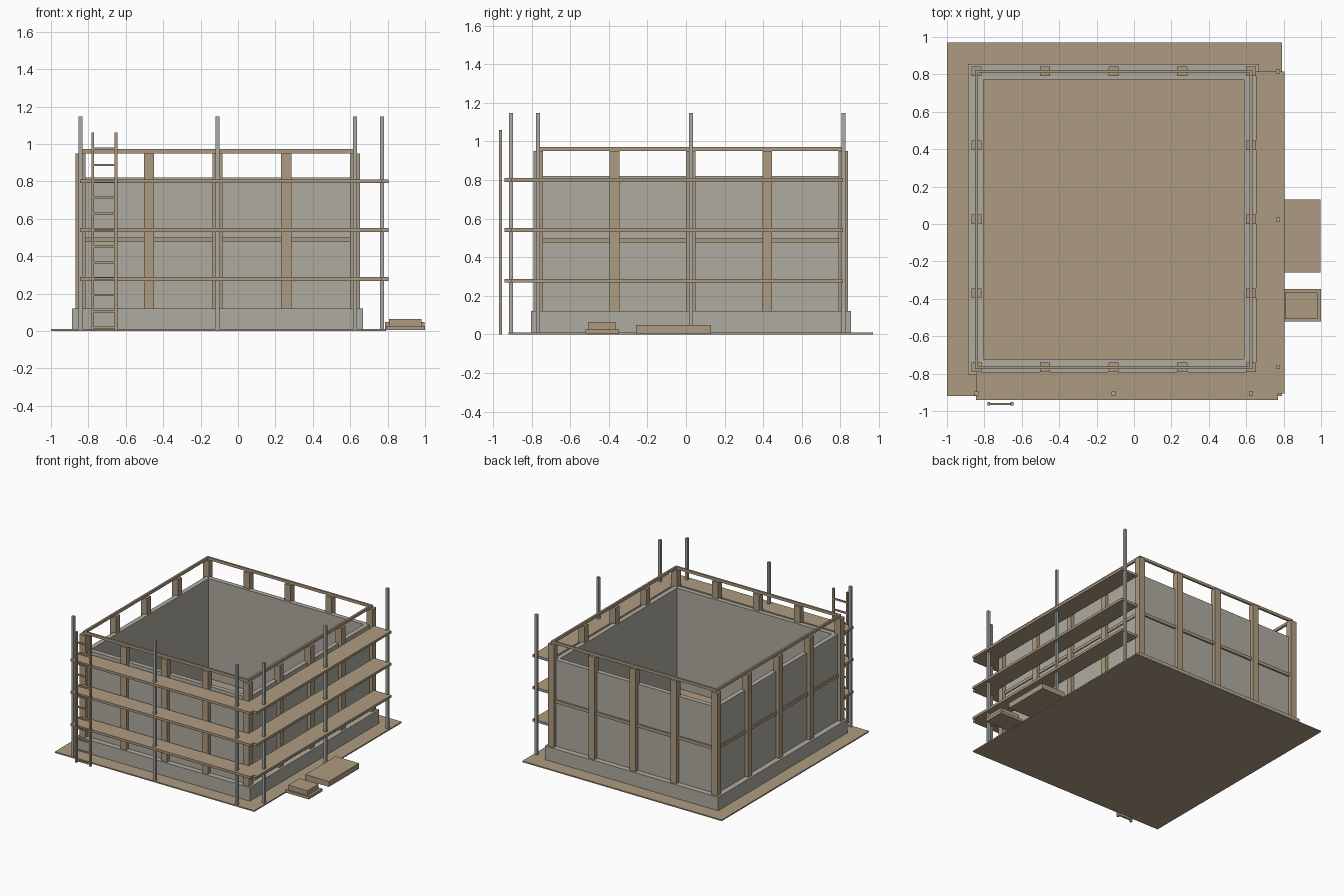
import bpy
import bmesh
from mathutils import Matrix, Vector

cube = bpy.data.objects.get("Cube")
if cube:
    bpy.data.objects.remove(cube, do_unlink=True)


def material(name, rgb):
    mat = bpy.data.materials.new(name)
    mat.use_nodes = True
    mat.diffuse_color = (*rgb, 1)
    mat.node_tree.nodes["Principled BSDF"].inputs["Base Color"].default_value = (*rgb, 1)
    return mat


wood = material("wood", (0.42, 0.33, 0.22))
concrete = material("concrete", (0.43, 0.41, 0.35))
steel = material("steel", (0.40, 0.41, 0.38))


def boxes(name, mat, spans):
    """One object made of boxes, each given as (x0, x1), (y0, y1), (z0, z1)."""
    bm = bmesh.new()
    for span in spans:
        mid = Vector([(a + b) / 2 for a, b in span])
        size = Vector([b - a for a, b in span])
        bmesh.ops.create_cube(bm, size=1, matrix=Matrix.LocRotScale(mid, None, size))
    mesh = bpy.data.meshes.new(name)
    bm.to_mesh(mesh)
    bm.free()
    mesh.materials.append(mat)
    obj = bpy.data.objects.new(name, mesh)
    bpy.context.collection.objects.link(obj)
    return obj


def around(centre, width):
    return (centre - width / 2, centre + width / 2)


def ring(name, mat, outer, inner, z):
    """Rectangular frame between two (x0, x1, y0, y1) outlines."""
    bm = bmesh.new()
    loops = []
    for h in z:
        for x0, x1, y0, y1 in (outer, inner):
            loops.append([bm.verts.new((x, y, h))
                          for x, y in ((x0, y0), (x1, y0), (x1, y1), (x0, y1))])
    low_out, low_in, top_out, top_in = loops
    for a, b in ((low_out, top_out), (top_out, top_in), (top_in, low_in), (low_in, low_out)):
        for i in range(4):
            j = (i + 1) % 4
            bm.faces.new((a[i], a[j], b[j], b[i]))
    bmesh.ops.recalc_face_normals(bm, faces=bm.faces)
    mesh = bpy.data.meshes.new(name)
    bm.to_mesh(mesh)
    bm.free()
    mesh.materials.append(mat)
    obj = bpy.data.objects.new(name, mesh)
    bpy.context.collection.objects.link(obj)


def grow(outline, d):
    x0, x1, y0, y1 = outline
    return (x0 - d, x1 + d, y0 - d, y1 + d)


# Ground slab, footing and walls
boxes("ground_slab", wood, [((-1, 0.79), (-0.92, 0.97), (0, 0.01))])
inside = (-0.805, 0.587, -0.722, 0.773)
ring("footing", concrete, grow(inside, 0.082), inside, (0.002, 0.12))
ring("walls", concrete, grow(inside, 0.038), inside, (0.12, 0.82))

# Formwork studs, five to a side
post_x = [-0.843 + 0.367 * i for i in range(5)]
post_y = [-0.766 + 0.3955 * i for i in range(5)]
boxes("formwork_studs", wood, [
    (around(x, 0.054), around(y, 0.05), (0.12, 0.95))
    for x in post_x for y in post_y
    if x in (post_x[0], post_x[-1]) or y in (post_y[0], post_y[-1])])

# Horizontal rails running through the studs
rail = (post_x[0], post_x[-1], post_y[0], post_y[-1])
ring("top_rail", wood, grow(rail, 0.008), grow(rail, -0.008), (0.95, 0.972))
ring("middle_rail", wood, grow(rail, 0.008), grow(rail, -0.008), (0.475, 0.5))

# Scaffold decks on the front and left sides
decks = (0.268, 0.53, 0.79)
boxes("front_decks", wood, [((-0.845, 0.77), (-0.94, -0.792), (z, z + 0.02)) for z in decks])
boxes("left_decks", wood, [((0.652, 0.805), (-0.905, 0.815), (z, z + 0.02)) for z in decks])

# Scaffold poles
poles = [(x, -0.907) for x in post_x[::2]] + [(0.77, y) for y in post_y[::2]]
boxes("scaffold_poles", steel, [
    (around(x, 0.021), around(y, 0.021), (0, 1.147)) for x, y in poles])

# Ladder
boxes("ladder_rails", wood, [
    (around(x, 0.014), (-0.97, -0.953), (0, 1.06)) for x in (-0.776, -0.652)])
boxes("ladder_rungs", wood, [
    ((-0.776, -0.652), (-0.967, -0.956), around(0.018 + 0.087 * i, 0.012))
    for i in range(12)])

# Stacked boards beside the slab
boxes("long_board_stack", wood, [
    ((0.785, 0.997), (-0.258, 0.13), (z, z + 0.022)) for z in (0.005, 0.027)])
boxes("short_board_stack", wood, [
    ((0.79, 1.0), (-0.52, -0.347), (0.004, 0.026)),
    ((0.807, 0.98), (-0.508, -0.365), (0.026, 0.065))])
